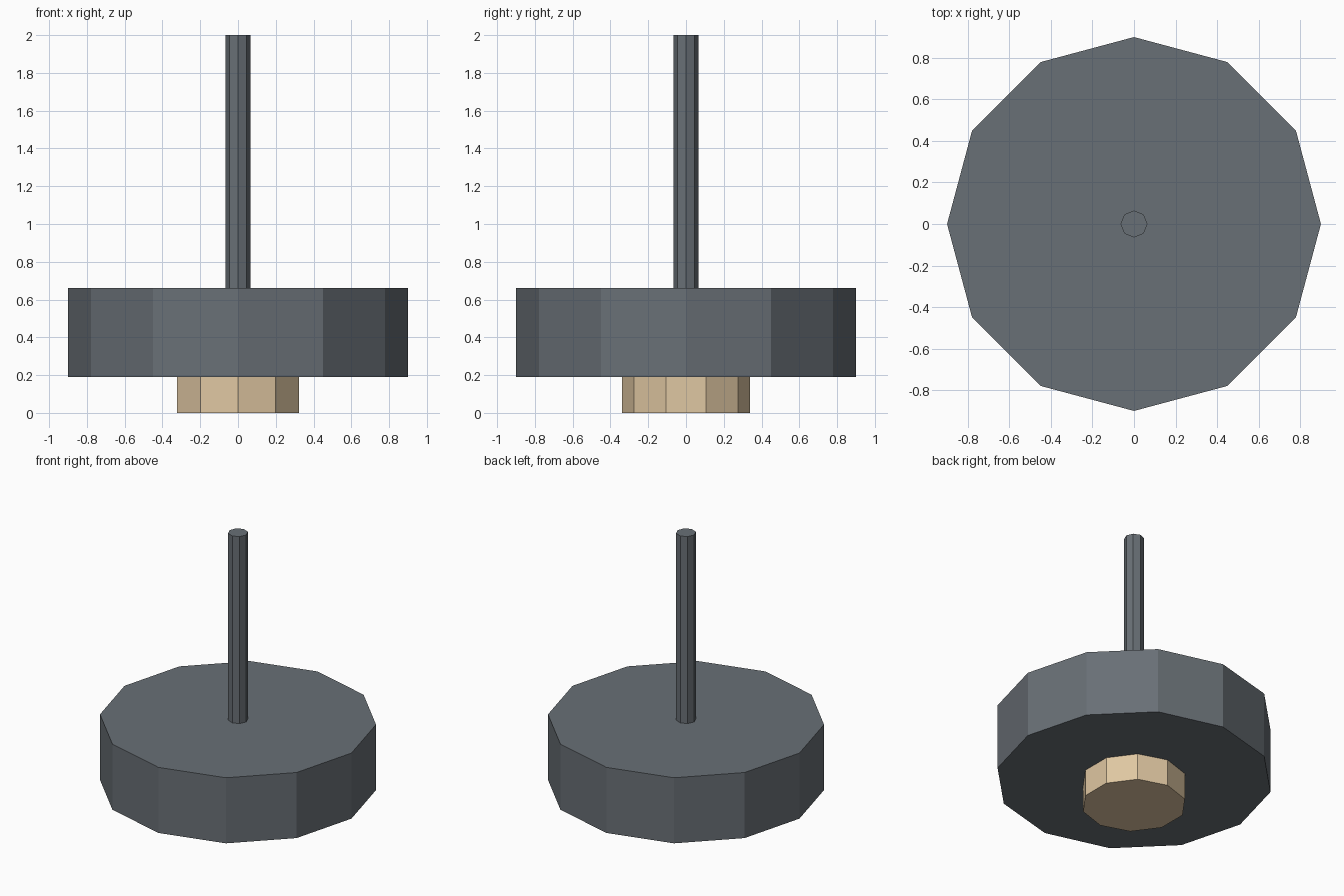
import bpy

# Remove the default cube
cube = bpy.data.objects.get("Cube")
if cube:
    bpy.data.objects.remove(cube, do_unlink=True)


def make_material(name, rgb):
    mat = bpy.data.materials.new(name)
    mat.use_nodes = True
    color = (*rgb, 1.0)
    mat.diffuse_color = color
    mat.node_tree.nodes["Principled BSDF"].inputs["Base Color"].default_value = color
    return mat


def add_prism(name, sides, radius, bottom, top, mat):
    """Upright flat-sided cylinder with a corner on the +y axis."""
    bpy.ops.mesh.primitive_cylinder_add(
        vertices=sides, radius=radius, depth=top - bottom,
        location=(0, 0, (bottom + top) / 2))
    obj = bpy.context.object
    obj.name = obj.data.name = name
    obj.data.materials.append(mat)
    return obj


slate = make_material("slate_grey", (0.14, 0.16, 0.18))
tan = make_material("pale_tan", (0.74, 0.57, 0.36))

# Small foot under the wide disc, with a thin rod standing on top
add_prism("foot", 10, 0.34, 0.0, 0.19, tan)
add_prism("disc", 12, 0.9, 0.19, 0.66, slate)
add_prism("rod", 8, 0.065, 0.66, 2.0, slate)
